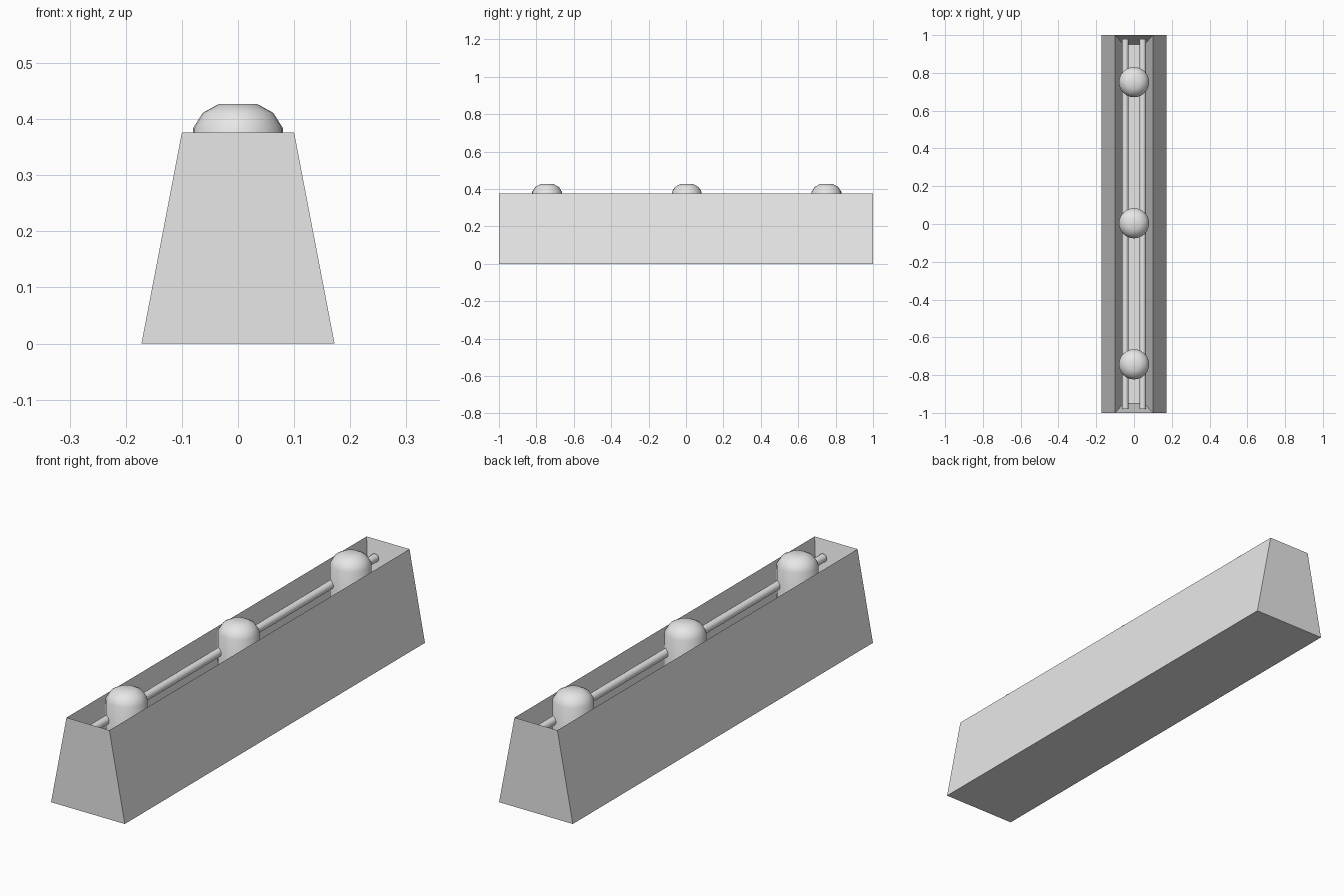
import bpy
import bmesh
import math

cube = bpy.data.objects.get("Cube")
if cube:
    bpy.data.objects.remove(cube, do_unlink=True)

grey = bpy.data.materials.new("light_grey")
grey.use_nodes = True
colour = (0.8, 0.8, 0.8, 1)
grey.diffuse_color = colour
grey.node_tree.nodes["Principled BSDF"].inputs["Base Color"].default_value = colour

RIM = 0.376
FLOOR = 0.13
ROD_Z = 0.308


def add_object(name, bm, smooth=False):
    bmesh.ops.recalc_face_normals(bm, faces=bm.faces)
    mesh = bpy.data.meshes.new(name)
    bm.to_mesh(mesh)
    bm.free()
    mesh.materials.append(grey)
    obj = bpy.data.objects.new(name, mesh)
    bpy.context.collection.objects.link(obj)
    if smooth:
        bpy.ops.object.select_all(action="DESELECT")
        obj.select_set(True)
        bpy.context.view_layer.objects.active = obj
        bpy.ops.object.shade_smooth_by_angle(angle=math.radians(50))
    return obj


def skin_rings(bm, rings):
    """Join rings of equal length with quads and cap both ends."""
    for low, high in zip(rings, rings[1:]):
        n = len(low)
        for i in range(n):
            j = (i + 1) % n
            bm.faces.new((low[i], low[j], high[j], high[i]))
    bm.faces.new(rings[0])
    bm.faces.new(rings[-1])


# Tapered trough: base, sharp rim, then inner walls sloping to the floor
def build_trough():
    bm = bmesh.new()
    sections = [(0.172, 1.0, 0), (0.1, 1.0, RIM), (0.055, 0.95, FLOOR)]
    corners = [(-1, -1), (1, -1), (1, 1), (-1, 1)]
    rings = [[bm.verts.new((sx * hx, sy * hy, z)) for sx, sy in corners]
             for hx, hy, z in sections]
    skin_rings(bm, rings)
    add_object("trough", bm)


# Round post with a softly domed, flat-topped cap
def build_post(name, y, sides=24):
    bm = bmesh.new()
    profile = [(0.08, FLOOR), (0.08, 0.384), (0.063, 0.411), (0.034, 0.427)]
    rings = []
    for r, z in profile:
        angles = [math.tau * i / sides for i in range(sides)]
        rings.append([bm.verts.new((r * math.cos(a), r * math.sin(a), z))
                      for a in angles])
    skin_rings(bm, rings)
    post = add_object(name, bm, smooth=True)
    post.location.y = y


# Long rod running through the posts
def build_rod(name, x):
    bm = bmesh.new()
    bmesh.ops.create_cone(bm, cap_ends=True, segments=16, radius1=0.017,
                          radius2=0.017, depth=1.96)
    rod = add_object(name, bm, smooth=True)
    rod.rotation_euler.x = math.pi / 2
    rod.location = (x, 0, ROD_Z)


build_trough()
for label, offset in (("front", -1), ("middle", 0), ("back", 1)):
    build_post(label + "_post", 0.004 + 0.747 * offset)
for label, side in (("left", 1), ("right", -1)):
    build_rod(label + "_rod", 0.046 * side)
